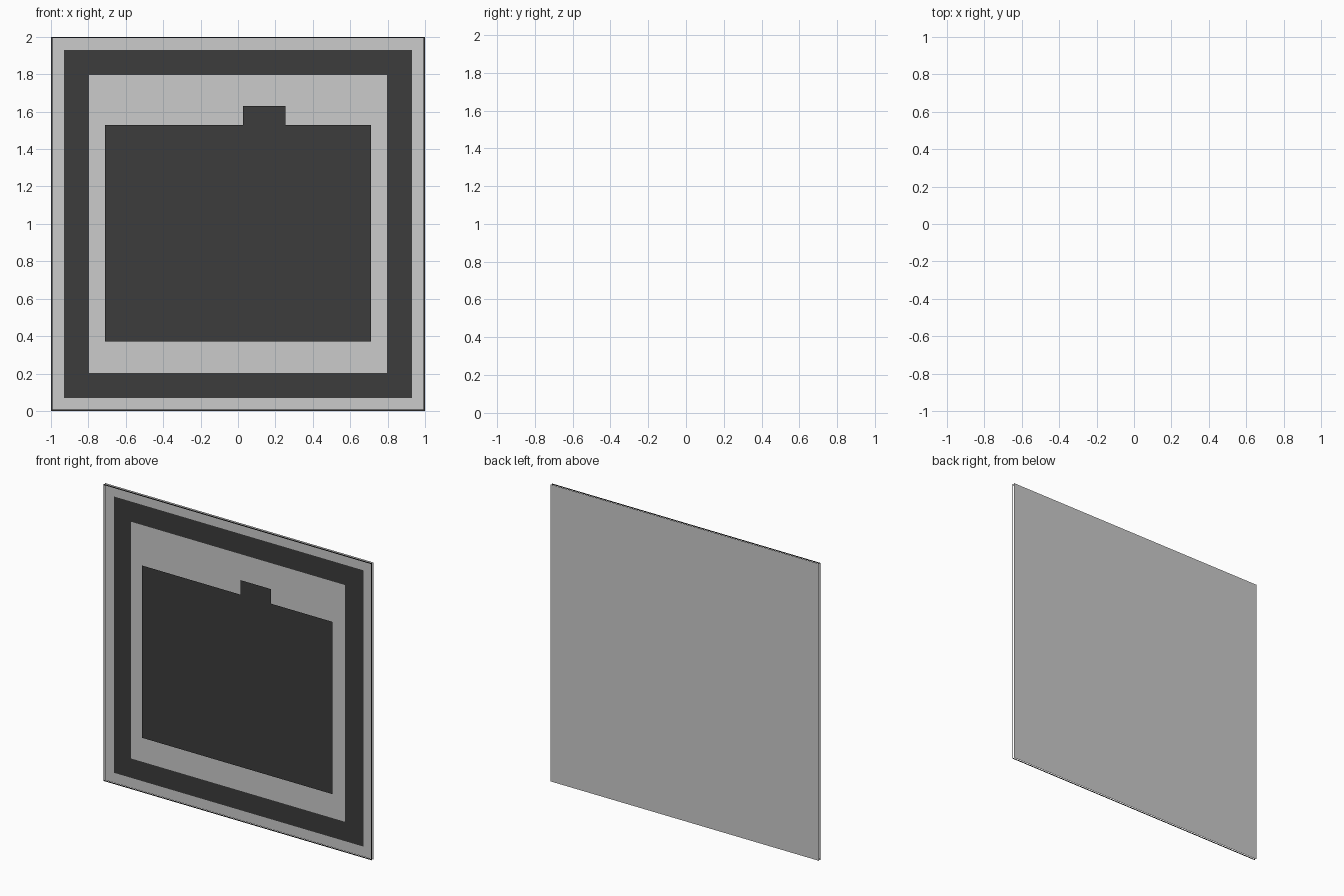
import bpy, bmesh

if "Cube" in bpy.data.objects:
    bpy.data.objects.remove(bpy.data.objects["Cube"])

dark = bpy.data.materials.new("dark")
dark.diffuse_color = (0.045, 0.045, 0.045, 1)
dark.use_nodes = True
dark.node_tree.nodes["Principled BSDF"].inputs["Base Color"].default_value = dark.diffuse_color


def make_object(name, bm, mat=None):
    mesh = bpy.data.meshes.new(name)
    bm.to_mesh(mesh)
    bm.free()
    obj = bpy.data.objects.new(name, mesh)
    bpy.context.collection.objects.link(obj)
    if mat:
        mesh.materials.append(mat)
    return obj


def sheet(name, x0, x1, z0, z1, y, mat=None, border=None):
    """Flat sheet facing -y; with a border width it becomes an open frame."""
    bm = bmesh.new()
    corners = ((x0, z0), (x1, z0), (x1, z1), (x0, z1))
    face = bm.faces.new([bm.verts.new((x, y, z)) for x, z in corners])
    if border:
        bm.normal_update()
        bmesh.ops.inset_region(bm, faces=[face], thickness=border,
                               use_even_offset=True, use_boundary=True)
        bmesh.ops.delete(bm, geom=[face], context='FACES')
    return make_object(name, bm, mat)


# Backing board and the thin outline held in front of it
sheet("backing_board", -1, 1, 0, 2, 0.012)
sheet("outer_outline", -1, 1, 0, 2, -0.003, dark, border=0.007)

# Dark band with the lighter panel on top of it
sheet("dark_band", -0.93, 0.93, 0.07, 1.93, 0.007, dark)
sheet("inner_panel", -0.797, 0.797, 0.203, 1.797, 0.002)

# Dark picture sheet and the small tab over its upper edge
sheet("picture_sheet", -0.71, 0.71, 0.37, 1.53, -0.008, dark)
sheet("picture_tab", 0.027, 0.253, 1.46, 1.63, -0.012, dark)
